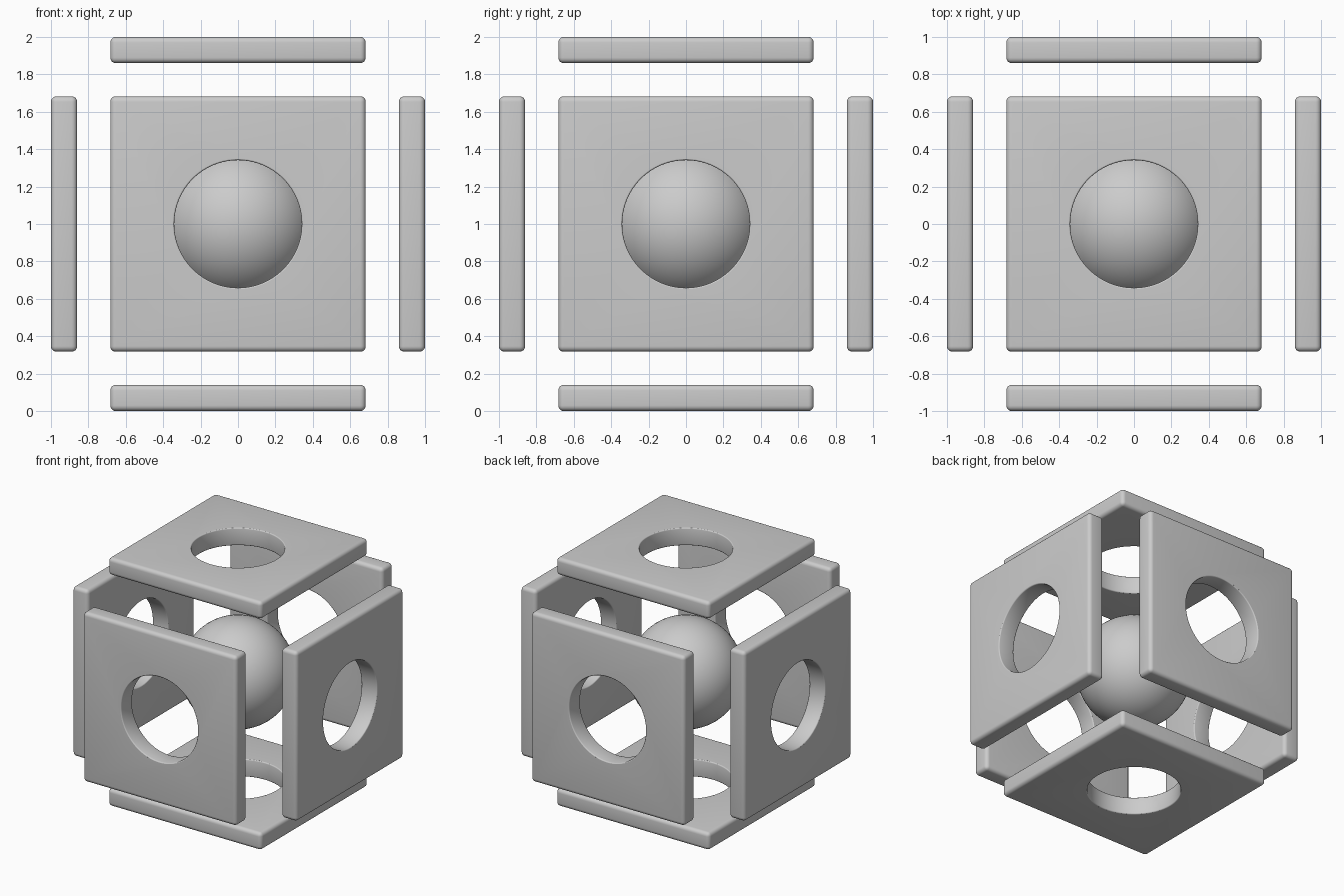
import bpy, bmesh, math
from mathutils import Matrix, Vector

if "Cube" in bpy.data.objects:
    bpy.data.objects.remove(bpy.data.objects["Cube"])

HALF, THICK, ROUND = 0.683, 0.14, 0.03   # plate size and edge rounding
HOLE, FILLET = 0.341, 0.008              # hole radius and rim softening
CENTRE = Vector((0, 0, 1))


def mesh_object(name, bm):
    bmesh.ops.recalc_face_normals(bm, faces=bm.faces)
    mesh = bpy.data.meshes.new(name)
    bm.to_mesh(mesh)
    bm.free()
    ob = bpy.data.objects.new(name, mesh)
    bpy.context.collection.objects.link(ob)
    return ob


# Rounded square slab, lying flat around the origin
bm = bmesh.new()
bmesh.ops.create_cube(bm, size=1, matrix=Matrix.Diagonal((2 * HALF, 2 * HALF, THICK, 1)))
bmesh.ops.bevel(bm, geom=bm.edges[:], offset=ROUND, segments=5, profile=0.5, affect='EDGES')
slab = mesh_object("top_plate", bm)

# Lathed hole cutter, flaring slightly at both rims
h = THICK / 2
upper = [(HOLE + FILLET * (1 - math.cos(a)), h - FILLET + FILLET * math.sin(a))
         for a in (0, math.radians(30), math.radians(60), math.radians(85))]
upper += [(upper[-1][0], h + 0.1), (0, h + 0.1)]
profile = [(r, -z) for r, z in reversed(upper)] + upper
bm = bmesh.new()
vs = [bm.verts.new((r, 0, z)) for r, z in profile]
es = [bm.edges.new(p) for p in zip(vs, vs[1:])]
bmesh.ops.spin(bm, geom=vs + es, cent=(0, 0, 0), axis=(0, 0, 1), angle=math.tau, steps=96)
bmesh.ops.remove_doubles(bm, verts=bm.verts[:], dist=1e-5)
cutter = mesh_object("hole_cutter", bm)
cutter.hide_render = True

# Cut the hole and apply
mod = slab.modifiers.new("hole", 'BOOLEAN')
mod.operation, mod.solver, mod.object = 'DIFFERENCE', 'EXACT', cutter
bpy.context.view_layer.objects.active = slab
slab.select_set(True)
bpy.ops.object.modifier_apply(modifier=mod.name)
bpy.ops.object.shade_smooth_by_angle(angle=math.radians(35))
bpy.data.objects.remove(cutter)

# Six copies of the plate facing outward from the centre
sides = {"top_plate": (0, 0, 1), "bottom_plate": (0, 0, -1), "front_plate": (0, -1, 0),
         "back_plate": (0, 1, 0), "left_plate": (-1, 0, 0), "right_plate": (1, 0, 0)}
for name, d in sides.items():
    ob = slab
    if name != slab.name:
        ob = bpy.data.objects.new(name, slab.data)
        bpy.context.collection.objects.link(ob)
    d = Vector(d)
    if d.x:
        rot = Matrix.Rotation(d.x * math.pi / 2, 4, 'Y')
    elif d.y:
        rot = Matrix.Rotation(-d.y * math.pi / 2, 4, 'X')
    else:
        rot = Matrix.Rotation(0 if d.z > 0 else math.pi, 4, 'X')
    ob.matrix_world = Matrix.Translation(CENTRE + d * (1 - THICK / 2)) @ rot

# Central ball
bpy.ops.mesh.primitive_uv_sphere_add(segments=64, ring_count=32, radius=0.42, location=CENTRE)
ball = bpy.context.object
ball.name = "centre_ball"
bpy.ops.object.shade_smooth()
